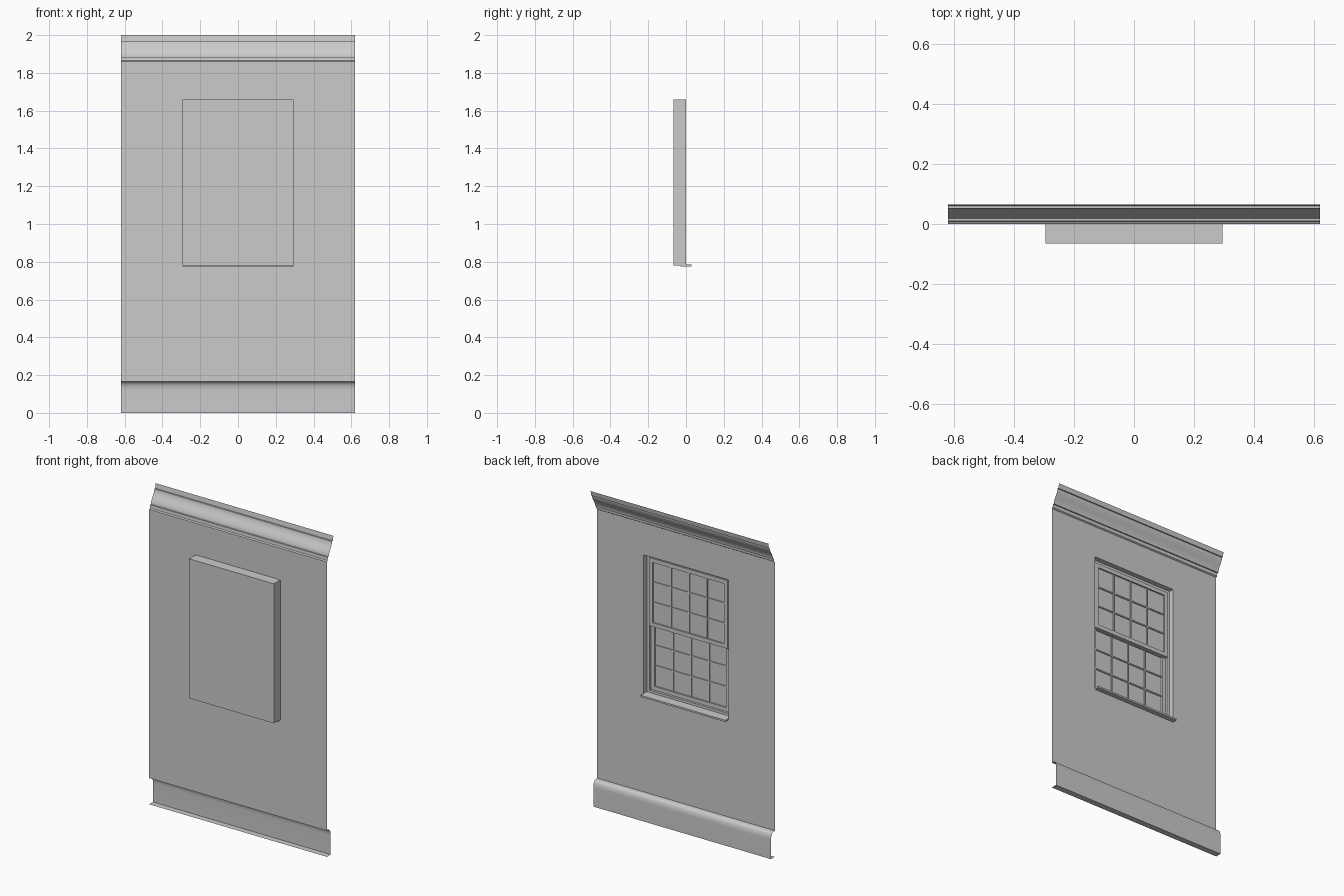
import bpy, bmesh, math

if "Cube" in bpy.data.objects:
    bpy.data.objects.remove(bpy.data.objects["Cube"])

W = 0.62                         # half width of the wall
X, Z0, Z1 = 0.295, 0.78, 1.66    # window opening
FRONT = -0.065                   # front face of the window box


def make(name, verts, faces):
    me = bpy.data.meshes.new(name)
    me.from_pydata(verts, [], faces)
    ob = bpy.data.objects.new(name, me)
    bpy.context.collection.objects.link(ob)
    return ob


def smooth(ob):
    bpy.ops.object.select_all(action='DESELECT')
    ob.select_set(True)
    bpy.context.view_layer.objects.active = ob
    bpy.ops.object.shade_smooth_by_angle(angle=math.radians(30))


def strip(name, profile):
    """Sweep a (y, z) profile, listed top to bottom, along the wall width."""
    verts = [(x, y, z) for y, z in profile for x in (W, -W)]
    faces = [(2*i, 2*i + 1, 2*i + 3, 2*i + 2) for i in range(len(profile) - 1)]
    ob = make(name, verts, faces)
    smooth(ob)
    return ob


def boxes(name, items):
    """One object from several (x0, x1, y0, y1, z0, z1) boxes."""
    verts, faces = [], []
    for x0, x1, y0, y1, z0, z1 in items:
        n = len(verts)
        verts += [(x, y, z) for z in (z0, z1)
                  for x, y in ((x0, y0), (x1, y0), (x1, y1), (x0, y1))]
        faces += [tuple(n + i for i in f) for f in
                  ((3, 2, 1, 0), (4, 5, 6, 7), (0, 1, 5, 4),
                   (1, 2, 6, 5), (2, 3, 7, 6), (3, 0, 4, 7))]
    return make(name, verts, faces)


def ring(x, z0, z1, w, y0, y1):
    """Four boxes forming a rectangular frame."""
    return [(-x, -x + w, y0, y1, z0, z1), (x - w, x, y0, y1, z0, z1),
            (-x + w, x - w, y0, y1, z0, z0 + w),
            (-x + w, x - w, y0, y1, z1 - w, z1)]


# Wall sheet with window opening
outer = [(W, 0, 0.165), (-W, 0, 0.165), (-W, 0, 1.86), (W, 0, 1.86)]
inner = [(X, 0, Z0), (-X, 0, Z0), (-X, 0, Z1), (X, 0, Z1)]
make("wall", outer + inner,
     [(i, (i + 1) % 4, (i + 1) % 4 + 4, i + 4) for i in range(4)])

# Cornice with stepped edges and an ogee between
ogee = []
for i in range(13):
    t = i / 12
    s = t * t * (3 - 2 * t)
    ogee.append((0.052 - 0.034 * s, 1.97 - 0.085 * t))
strip("cornice", [(0.065, 2.0), (0.060, 1.97)] + ogee +
      [(0.010, 1.885), (0.008, 1.865), (0.0, 1.86)])

# Baseboard with rounded top and floor return
curve = [(0.018 + 0.020 * math.sin(a), 0.12 + 0.043 * math.cos(a))
         for a in (math.pi / 2 * i / 8 for i in range(9))]
strip("baseboard", [(0.0, 0.165)] + curve + [(0.038, 0.0), (0.0, 0.0)])

# Window box: open towards the wall, closed at the front
make("window_box", inner + [(x, FRONT, z) for x, y, z in inner],
     [(0, 1, 5, 4), (1, 2, 6, 5), (2, 3, 7, 6), (3, 0, 4, 7), (7, 6, 5, 4)])

# Jamb frame and sill
boxes("window_frame", ring(X - 0.001, Z0 + 0.001, Z1 - 0.001, 0.02, -0.064, -0.03))
boxes("sill", [(-X, X, -0.03, 0.03, 0.775, 0.786)])


def sash(name, z0, z1, y0, y1):
    x, w, m = 0.275, 0.025, 0.004
    xi, a, b = x - w, z0 + w, z1 - w
    yc, d = (y0 + y1) / 2, 0.006
    items = ring(x, z0, z1, w, y0, y1)
    # Glazing bars: four columns, three rows
    for i in (1, 2, 3):
        c = -xi + 2 * xi * i / 4
        items.append((c - m, c + m, yc - d, yc + d, a, b))
    for j in (1, 2):
        c = a + (b - a) * j / 3
        for i in range(4):
            c0 = -xi + xi * i / 2
            items.append((c0 + m * (i > 0), c0 + xi / 2 - m * (i < 3),
                          yc - d, yc + d, c - m, c + m))
    boxes(name, items)
    make(name + "_glass", [(xi, yc, a), (-xi, yc, a), (-xi, yc, b), (xi, yc, b)],
         [(0, 1, 2, 3)])


# Upper sash sits closer to the wall face than the lower one
sash("upper_sash", 1.21, 1.64, -0.043, -0.023)
sash("lower_sash", 0.80, 1.235, -0.063, -0.044)
